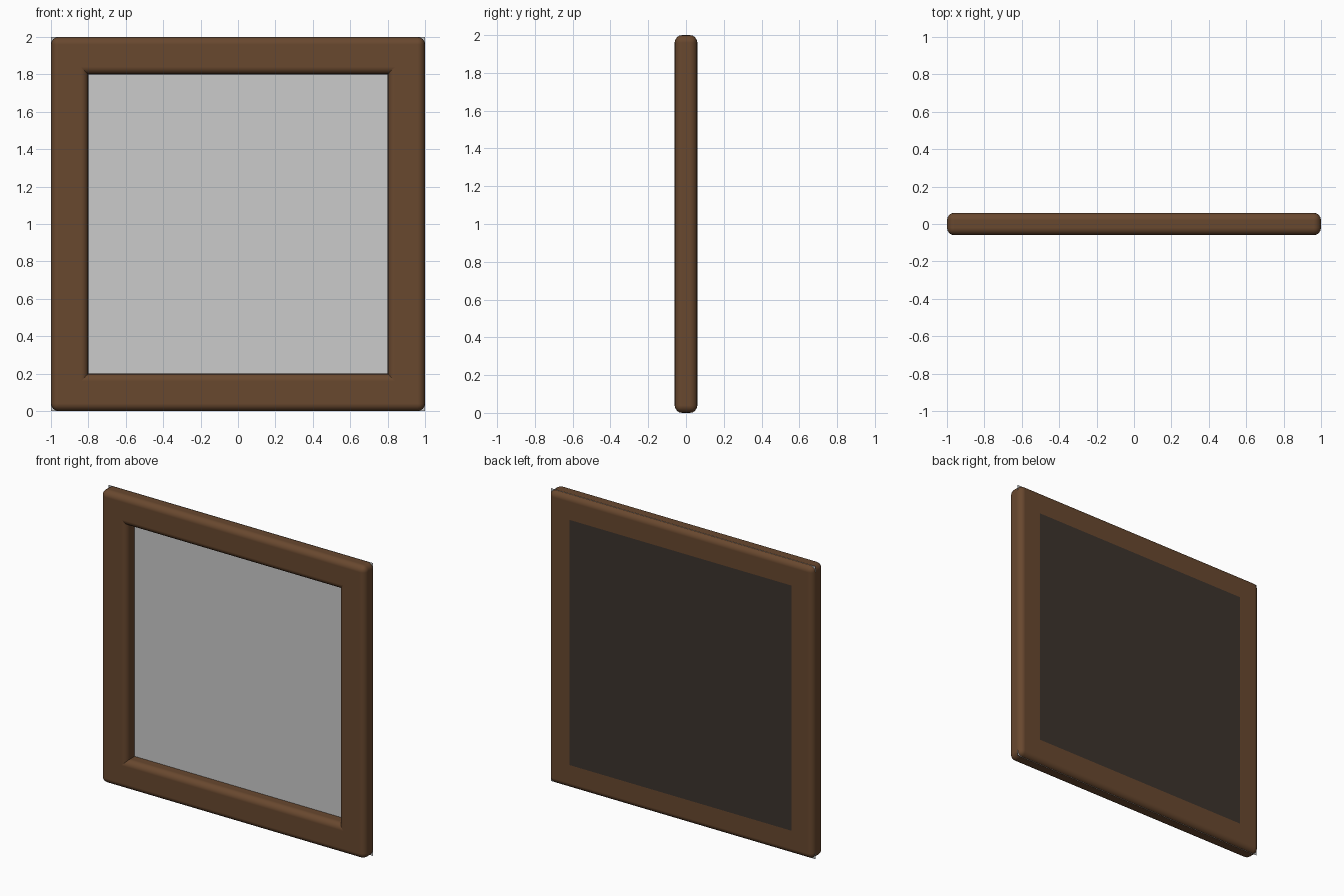
import bpy, math

if "Cube" in bpy.data.objects:
    bpy.data.objects.remove(bpy.data.objects["Cube"])


def material(name, rgb):
    m = bpy.data.materials.new(name)
    m.diffuse_color = (*rgb, 1)
    m.use_nodes = True
    m.node_tree.nodes["Principled BSDF"].inputs["Base Color"].default_value = m.diffuse_color
    return m


wood = material("wood", (0.14, 0.065, 0.028))
dark = material("dark_backing", (0.045, 0.033, 0.026))


def bar(name, size, loc):
    """Rounded wooden rail of the frame."""
    bpy.ops.mesh.primitive_cube_add(size=1, location=loc)
    o = bpy.context.object
    o.name = name
    o.scale = size
    bpy.ops.object.transform_apply(location=False, rotation=False, scale=True)
    b = o.modifiers.new("round", 'BEVEL')
    b.width = 0.04
    b.segments = 4
    b.harden_normals = True
    bpy.ops.object.shade_smooth_by_angle(angle=math.radians(40))
    o.data.materials.append(wood)
    return o


def sheet(name, size, y, facing, mat=None):
    """Flat upright square sheet, facing -1 = front, 1 = back."""
    bpy.ops.mesh.primitive_plane_add(
        size=size, location=(0, y, 1), rotation=(-facing * math.pi / 2, 0, 0))
    o = bpy.context.object
    o.name = name
    if mat:
        o.data.materials.append(mat)
    return o


# Frame: full-width rails, with stiles whose ends are buried in the rails
for name, z in (("bottom_rail", 0.1), ("top_rail", 1.9)):
    bar(name, (2, 0.12, 0.2), (0, 0, z))
for name, x in (("left_stile", -0.9), ("right_stile", 0.9)):
    bar(name, (0.2, 0.12, 1.9), (x, 0, 1))

# Grey pane reaching the outer corners, and dark backing flush with the back
sheet("pane", 2.0, 0.03, -1)
sheet("back_panel", 1.74, 0.0595, 1, dark)
